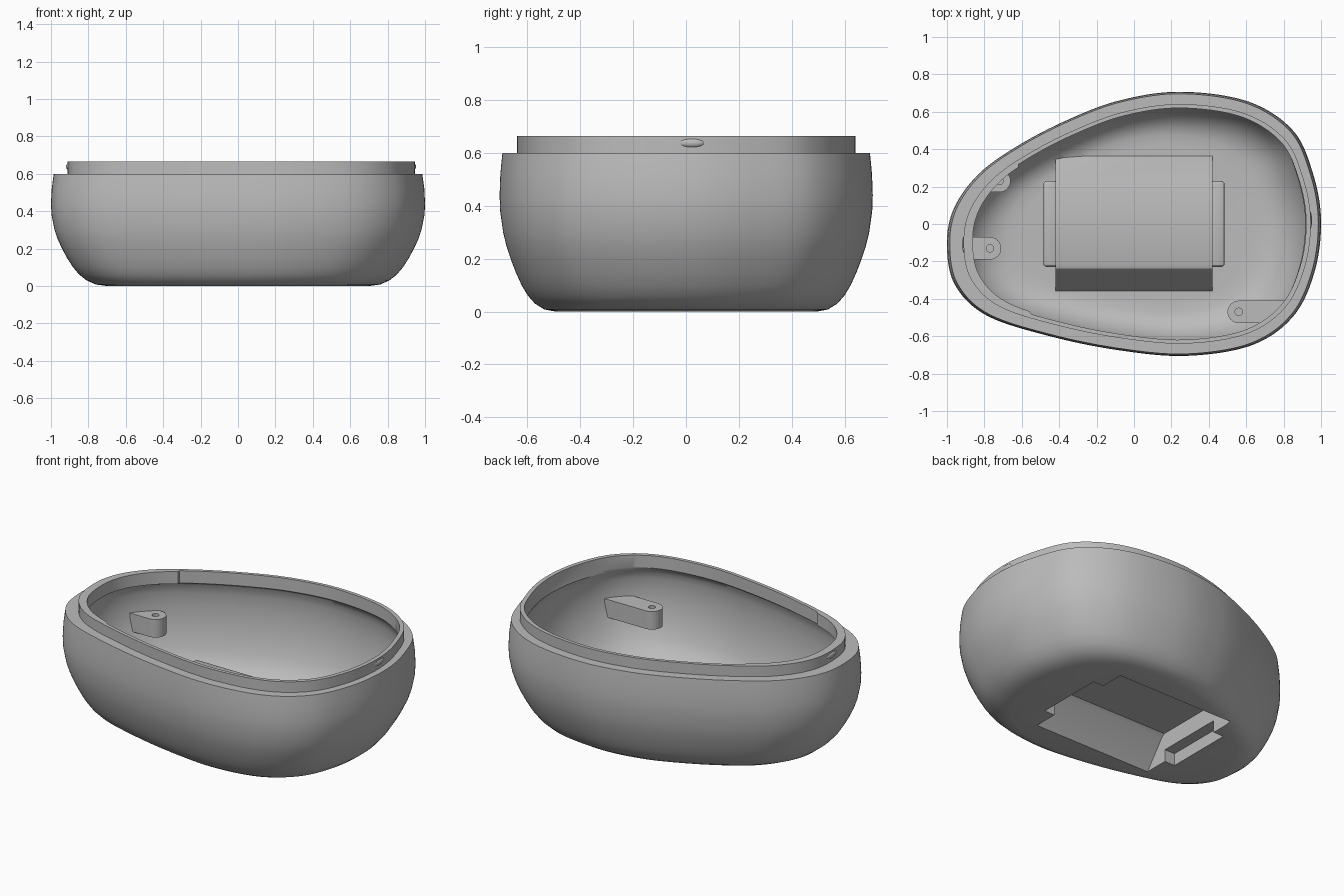
import bpy, bmesh, math
from mathutils import Vector, Matrix

cube = bpy.data.objects.get("Cube")
if cube:
    bpy.data.objects.remove(cube)

grey = bpy.data.materials.new("plain grey")
grey.use_nodes = True
grey.diffuse_color = (0.5, 0.5, 0.5, 1)
grey.node_tree.nodes["Principled BSDF"].inputs["Base Color"].default_value = (0.5, 0.5, 0.5, 1)


def finish(name, bm):
    bmesh.ops.recalc_face_normals(bm, faces=bm.faces)
    mesh = bpy.data.meshes.new(name)
    bm.to_mesh(mesh)
    bm.free()
    obj = bpy.data.objects.new(name, mesh)
    bpy.context.collection.objects.link(obj)
    mesh.materials.append(grey)
    return obj


def select(obj):
    bpy.ops.object.select_all(action='DESELECT')
    obj.select_set(True)
    bpy.context.view_layer.objects.active = obj


def boolean(obj, tool, operation, keep=False):
    select(obj)
    mod = obj.modifiers.new("cut", 'BOOLEAN')
    mod.operation, mod.solver, mod.object = operation, 'EXACT', tool
    bpy.ops.object.modifier_apply(modifier=mod.name)
    if not keep:
        bpy.data.objects.remove(tool)


def smooth(obj, angle=27):
    select(obj)
    bpy.ops.object.shade_smooth_by_angle(angle=math.radians(angle))


# Egg-shaped plan outline, a closed smooth curve through a few points
KEYS = [(1, .02), (.957, .27), (.85, .5), (.61, .655), (.25, .707), (-.08, .66),
        (-.37, .55), (-.63, .413), (-.83, .268), (-.96, .09), (-1, -.1),
        (-.96, -.32), (-.79, -.488), (-.45, -.6), (-.08, -.675), (.28, -.705),
        (.63, -.648), (.853, -.492), (.967, -.25)]


def outline(steps=14):
    pts = [Vector(p) for p in KEYS]
    n, out = len(pts), []
    for i in range(n):
        a, b, c, d = (pts[(i + k) % n] for k in (-1, 0, 1, 2))
        for s in range(steps):
            t = s / steps
            out.append(0.5 * (2 * b + (c - a) * t + (2 * a - 5 * b + 4 * c - d) * t ** 2
                              + (3 * b - a - 3 * c + d) * t ** 3))
    return out


EGG = outline()


def loft(name, levels, step_rings=()):
    """Stack scaled copies of the outline: (scale x, scale y, shift x, z)."""
    bm = bmesh.new()
    rings = []
    for k, (sx, sy, dx, z) in enumerate(levels):
        ring = []
        for p in EGG:
            # the lip is a little thicker around the narrow end
            narrow = p.x + 0.17 * max(p.y, 0) < -0.65
            thick = 0.98 if k in step_rings and narrow else 1
            ring.append(bm.verts.new((p.x * sx * thick + dx, p.y * sy * thick, z)))
        rings.append(ring)
    n = len(EGG)
    for lo, hi in zip(rings, rings[1:]):
        for i in range(n):
            j = (i + 1) % n
            bm.faces.new((lo[i], lo[j], hi[j], hi[i]))
    bm.faces.new(rings[0])
    bm.faces.new(rings[-1])
    return finish(name, bm)


def extrude(name, profile, offset):
    bm = bmesh.new()
    face = bm.faces.new([bm.verts.new(p) for p in profile])
    new = bmesh.ops.extrude_face_region(bm, geom=[face])["geom"]
    verts = [v for v in new if isinstance(v, bmesh.types.BMVert)]
    bmesh.ops.translate(bm, verts=verts, vec=offset)
    return finish(name, bm)


def box(name, centre, size, bevel=0):
    bm = bmesh.new()
    bmesh.ops.create_cube(bm, size=1, matrix=Matrix.Translation(centre) @ Matrix.Diagonal((*size, 1)))
    if bevel:
        bmesh.ops.bevel(bm, geom=bm.edges[:], offset=bevel, segments=3, profile=.5, affect='EDGES')
    return finish(name, bm)


# Outer wall, lip and a thin-walled cavity as one closed shell
outer = [(s, s, 0, z) for s, z in
         ((.7, 0), (.76, .008), (.81, .03), (.848, .06), (.882, .1), (.914, .15),
          (.941, .2), (.964, .25), (.981, .3), (.997, .38), (1, .44), (.996, .52), (.985, .6))]
lip = [(.928, .907, .017, .6), (.928, .907, .017, .665),
       (.9, .877, .02, .665), (.9, .877, .02, .59)]
inner = [(s, s - .005, 0, z) for s, z in
         ((.915, .57), (.93, .545), (.94, .51), (.945, .44), (.94, .37), (.925, .3), (.902, .235),
          (.872, .175), (.835, .125), (.79, .09), (.74, .065), (.68, .052), (.6, .05))]
shell = loft("shell", outer + lip + inner, (len(outer) + 2, len(outer) + 3))

# Raised compartment on the floor, hollow from below
bump = extrude("bump", [(-.42, y, z) for y, z in
               ((-.365, .04), (-.35, .065), (-.25, .198), (-.237, .213), (-.215, .22),
                (.185, .22), (.207, .213), (.22, .198), (.355, .065), (.37, .04))], (.84, 0, 0))
boolean(shell, bump, 'UNION')
for side in (-1, 1):
    boolean(shell, box("pocket_tab", (side * .445, 0, .07), (.08, .46, .08), .02), 'UNION')
pocket = extrude("pocket", [(-.4, y, z) for y, z in
                 ((-.375, -.02), (-.36, 0), (-.235, .165), (-.215, .18),
                  (.19, .18), (.21, .165), (.36, 0), (.375, -.02))], (.8, 0, 0))
boolean(shell, pocket, 'DIFFERENCE')
# Latch slots at both ends of the compartment, open below
for side in (-1, 1):
    boolean(shell, box("slot", (side * .42, 0, .01), (.1, .42, .13)), 'DIFFERENCE')
smooth(shell)

# Screw arms reaching out of the wall, trimmed to the shell
hull = loft("trim_hull", [(a * .96, b * .96, c, d) for a, b, c, d in outer])
hull.hide_render = True
ARMS = (("narrow_end_arm", (-.77, -.13), 180, .25),
        ("rear_arm", (-.72, .23), 180, .3),
        ("front_arm", (.56, -.47), 0, .45))
for name, (x, y), turn, length in ARMS:
    r = .06
    prof = [(length, -r), (length, r)]
    prof += [(r * math.cos(a), r * math.sin(a))
             for a in (math.radians(90 + 180 * i / 16) for i in range(17))]
    spin = Matrix.Translation((x, y, .29)) @ Matrix.Rotation(math.radians(turn), 4, 'Z')
    arm = extrude(name, [spin @ Vector((*p, 0)) for p in prof], (0, 0, .11))
    bm = bmesh.new()
    bmesh.ops.create_cone(bm, cap_ends=True, segments=20, radius1=.02, radius2=.02,
                          depth=.1, matrix=Matrix.Translation((x, y, .4)))
    boolean(arm, finish("screw_hole", bm), 'DIFFERENCE')
    boolean(arm, hull, 'INTERSECT', keep=True)
    smooth(arm)
bpy.data.objects.remove(hull)

# Small snap bumps on the lip at both ends
for name, x, y in (("wide_end_snap", .938, .02), ("narrow_end_snap", -.905, -.11)):
    bm = bmesh.new()
    bmesh.ops.create_uvsphere(bm, u_segments=24, v_segments=12, radius=1,
                              matrix=Matrix.Translation((x, y, .638)) @ Matrix.Diagonal((.014, .05, .018, 1)))
    smooth(finish(name, bm), 60)
